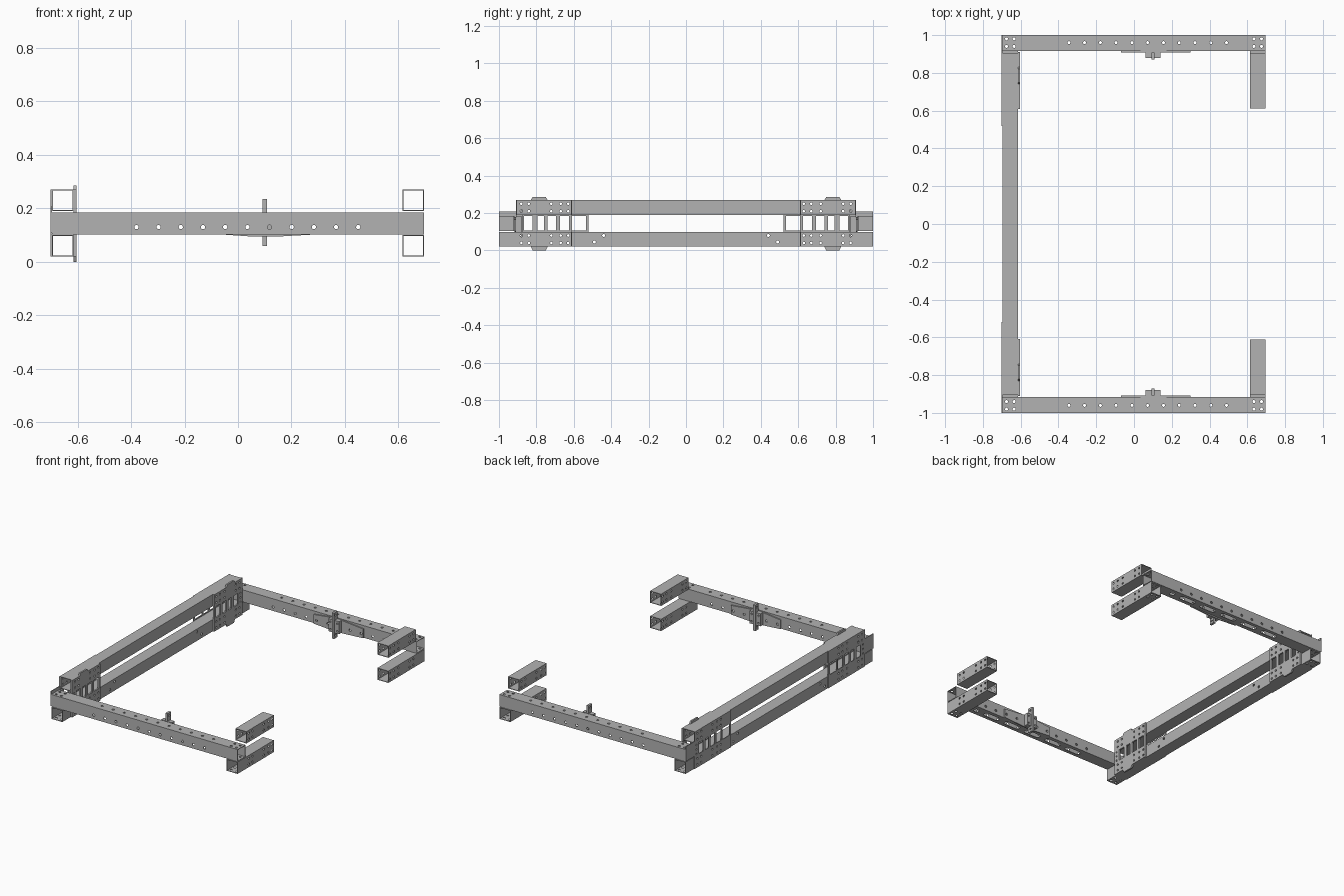
import bpy, bmesh, math

if "Cube" in bpy.data.objects:
    bpy.data.objects.remove(bpy.data.objects["Cube"], do_unlink=True)

steel = bpy.data.materials.new("steel_grey")
steel.use_nodes = True
GREY = (0.45, 0.45, 0.45, 1)
steel.diffuse_color = GREY
steel.node_tree.nodes["Principled BSDF"].inputs["Base Color"].default_value = GREY

ORDER = {"x": lambda a, b, c: (c, a, b),
         "y": lambda a, b, c: (a, c, b),
         "z": lambda a, b, c: (a, b, c)}


def rect(a0, a1, b0, b1):
    return [(a0, b0), (a1, b0), (a1, b1), (a0, b1)]


def slot(a, b, r, half=0.0, n=16):
    """Round hole, or a stadium slot when half is above zero."""
    pts = []
    for i in range(n):
        t = 2 * math.pi * (i + 0.5) / n
        pts.append((a + r * math.cos(t) + math.copysign(half, math.cos(t)),
                    b + r * math.sin(t)))
    return pts


def prisms(name, items):
    """Mesh object holding extruded outlines: (axis, outline, low, high)."""
    bm = bmesh.new()
    for axis, pts, lo, hi in items:
        place = ORDER[axis]
        low = [bm.verts.new(place(a, b, lo)) for a, b in pts]
        high = [bm.verts.new(place(a, b, hi)) for a, b in pts]
        bm.faces.new(low)
        bm.faces.new(high)
        for i in range(len(pts)):
            j = (i + 1) % len(pts)
            bm.faces.new((low[i], low[j], high[j], high[i]))
    bmesh.ops.recalc_face_normals(bm, faces=bm.faces)
    mesh = bpy.data.meshes.new(name)
    bm.to_mesh(mesh)
    bm.free()
    mesh.materials.append(steel)
    ob = bpy.data.objects.new(name, mesh)
    bpy.context.scene.collection.objects.link(ob)
    return ob


def cut(ob, items):
    """Subtract extruded outlines and bake the result."""
    cutter = prisms("cutter", items)
    cutter.hide_render = True
    mod = ob.modifiers.new("cut", "BOOLEAN")
    mod.operation = "DIFFERENCE"
    mod.solver = "EXACT"
    mod.object = cutter
    graph = bpy.context.evaluated_depsgraph_get()
    mesh = bpy.data.meshes.new_from_object(ob.evaluated_get(graph))
    ob.modifiers.clear()
    ob.data = mesh
    bpy.data.objects.remove(cutter, do_unlink=True)


WALL = 0.004


def tube(name, axis, box, lo, hi, holes):
    """Open rectangular tube with drilled walls."""
    a0, a1, b0, b1 = box
    ob = prisms(name, [(axis, rect(*box), lo, hi)])
    inner = rect(a0 + WALL, a1 - WALL, b0 + WALL, b1 - WALL)
    cut(ob, [(axis, inner, lo - 0.1, hi + 0.1)])
    cut(ob, holes)
    return ob


LOW, UP = (0.02, 0.10), (0.19, 0.27)
BOLT_Y = (0.63, 0.67, 0.72, 0.84, 0.88)
BOLT_X = (0.635, 0.675)
END_Y = (0.94, 0.98)


def bolt_rows(side, x0, x1, levels):
    return [("x", slot(side * y, z, 0.007), x0, x1)
            for y in BOLT_Y for z in levels]


for side, label in ((-1, "front"), (1, "back")):
    # Cross beam: round holes on the sides and top, slots underneath
    y0, y1 = sorted((side * 0.917, side))
    mid = side * 0.96
    drills = [("y", slot(-0.38 + 0.083 * i, 0.13, 0.008), y0 - 0.1, y1 + 0.1)
              for i in range(11)]
    drills += [("z", slot(-0.345 + 0.0835 * i, mid, 0.008), 0.16, 0.3)
               for i in range(11)]
    drills += [("z", slot(-0.303 + 0.167 * i, mid, 0.018, 0.042), 0, 0.112)
               for i in range(5)]
    drills.append(("z", slot(0.49, mid, 0.018), 0, 0.112))
    drills += [("z", slot(sx * x, side * y, 0.008), 0, 0.3)
               for sx in (-1, 1) for x in BOLT_X for y in END_Y]
    tube(label + "_cross_beam", "x", (y0, y1, 0.103, 0.185), -0.697, 0.697, drills)

    # Short stub tubes at the open side
    for part, levels, reach, rows in (("lower", LOW, 1.0, (0.04, 0.08)),
                                      ("upper", UP, 0.905, (0.21, 0.25))):
        lo, hi = sorted((side * 0.612, side * reach))
        drills = bolt_rows(side, 0.5, 0.8, rows)
        if part == "lower":
            drills += [("z", slot(x, side * y, 0.008), -0.1, 0.2)
                       for x in BOLT_X for y in END_Y]
        tube(f"{label}_{part}_stub", "y", (0.615, 0.697) + levels, lo, hi, drills)

    # Corner plates joining the long tubes, with windows and bolt rows
    windows = [("x", rect(*sorted((side * a, side * b)), 0.107, 0.183), -0.8, -0.5)
               for a, b in ((0.625, 0.675), (0.695, 0.74),
                            (0.76, 0.795), (0.82, 0.865))]
    bolts = bolt_rows(side, -0.8, -0.5, (0.04, 0.08, 0.21, 0.25))
    bolts += [("x", slot(side * 0.89, z, 0.006), -0.8, -0.5)
              for z in (0.115, 0.145, 0.175)]
    inner = [(0.61, 0.02), (0.74, 0.02), (0.75, 0.0), (0.82, 0.0), (0.83, 0.02),
             (0.91, 0.02), (0.91, 0.27), (0.83, 0.27), (0.82, 0.286),
             (0.75, 0.286), (0.74, 0.27), (0.61, 0.27)]
    plate = prisms(label + "_inner_corner_plate",
                   [("x", [(side * y, z) for y, z in inner], -0.615, -0.604)])
    cut(plate, windows + bolts)
    outer = [(0.52, 0.02), (0.91, 0.02), (0.91, 0.107), (1.0, 0.107),
             (1.0, 0.207), (0.91, 0.207), (0.91, 0.27), (0.52, 0.27)]
    plate = prisms(label + "_outer_corner_plate",
                   [("x", [(side * y, z) for y, z in outer], -0.702, -0.697)])
    gap = ("x", rect(*sorted((side * 0.535, side * 0.61)), 0.107, 0.183), -0.8, -0.5)
    cut(plate, windows + bolts + [gap])

    # Centre mount on the inner face of the beam
    def inward(a, b):
        return sorted((side * a, side * b))

    backing = [(-0.07, 0.103), (0.06, 0.094), (0.14, 0.094), (0.30, 0.103),
               (0.30, 0.165), (0.14, 0.18), (0.06, 0.18), (-0.07, 0.165)]
    plate = prisms(label + "_mount_plate", [("y", backing, *inward(0.909, 0.917))])
    cut(plate, [("y", slot(x, 0.13, 0.008), *inward(0.8, 1.0))
                for x in (-0.048, 0.035, 0.201, 0.284)])
    block = prisms(label + "_mount_block",
                   [("y", rect(0.06, 0.14, 0.098, 0.183), *inward(0.88, 0.909))])
    cut(block, [("y", slot(x, z, 0.006), *inward(0.8, 1.0))
                for x in (0.074, 0.126) for z in (0.115, 0.165)])
    tongue = prisms(label + "_mount_tongue",
                    [("x", rect(*inward(0.872, 0.909), 0.06, 0.235), 0.092, 0.108)])
    cut(tongue, [("x", slot(side * 0.89, z, 0.007), 0, 0.2) for z in (0.08, 0.215)])

# Long side tubes
for part, levels, reach, rows in (("lower", LOW, 1.0, (0.04, 0.08)),
                                  ("upper", UP, 0.905, (0.21, 0.25))):
    drills = []
    for side in (-1, 1):
        drills += bolt_rows(side, -0.8, -0.5, rows)
        if part == "lower":
            drills += [("x", slot(side * y, z, 0.008), -0.8, -0.5)
                       for y, z in ((0.49, 0.045), (0.44, 0.08), (0.435, 0.045))
                       if (y, z) != (0.435, 0.045)]
            drills += [("z", slot(-x, side * y, 0.008), -0.1, 0.2)
                       for x in BOLT_X for y in END_Y]
    tube(part + "_side_tube", "y", (-0.697, -0.615) + levels, -reach, reach, drills)
